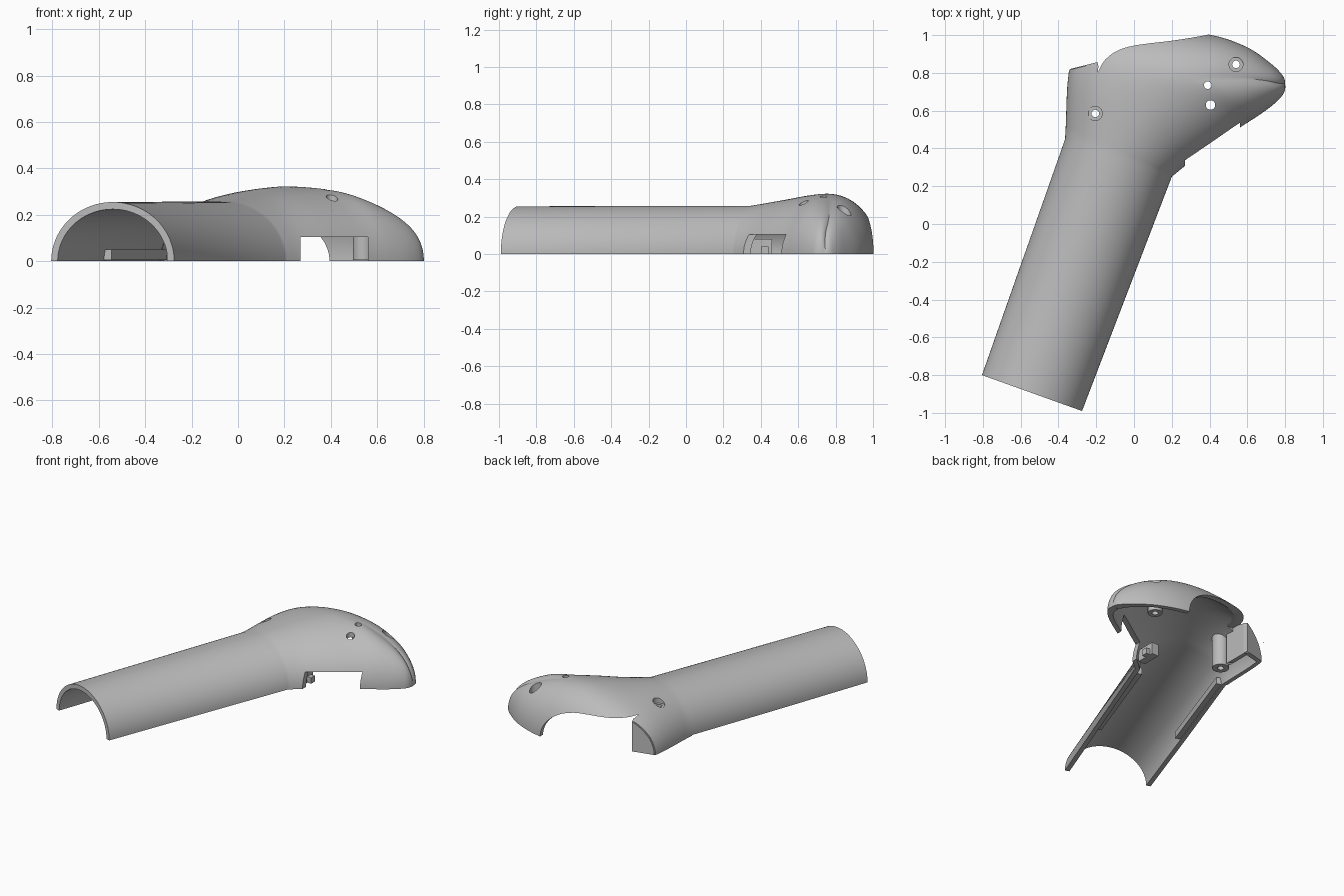
import bpy, bmesh, math
from mathutils import Vector

old = bpy.data.objects.get("Cube")
if old:
    bpy.data.objects.remove(old, do_unlink=True)

grey = bpy.data.materials.new("mid grey plastic")
grey.use_nodes = True
grey.diffuse_color = (0.5, 0.5, 0.5, 1)
grey.node_tree.nodes["Principled BSDF"].inputs["Base Color"].default_value = (0.5, 0.5, 0.5, 1)

# Each station: left rim, crest, right rim
STATIONS = [
    ((-.805, -.80), (-.54, -.895, .255), (-.275, -.99)),
    ((-.365, .45), (-.08, .35, .258), (.20, .25)),
    ((-.335, .85), (.02, .56, .292), (.28, .315)),
    ((-.20, 1.0), (.13, .69, .315), (.41, .405)),
    ((.12, 1.03), (.23, .76, .322), (.56, .51)),
    ((.41, 1.0), (.40, .77, .302), (.66, .575)),
    ((.60, .935), (.57, .77, .243), (.735, .63)),
    ((.73, .845), (.69, .76, .175), (.785, .68)),
    ((.788, .785), (.765, .745, .10), (.80, .715)),
    ((.80, .75), (.80, .745, .01), (.80, .74)),
]


def make(name, bm):
    bmesh.ops.recalc_face_normals(bm, faces=bm.faces)
    mesh = bpy.data.meshes.new(name)
    bm.to_mesh(mesh)
    bm.free()
    ob = bpy.data.objects.new(name, mesh)
    mesh.materials.append(grey)
    bpy.context.collection.objects.link(ob)
    return ob


def loft(name, inset, floor, start):
    """Solid lofted through the stations, optionally inset to make the cavity."""
    keys = []
    for l, c, r in STATIONS:
        l, c, r = Vector((*l, 0)), Vector(c), Vector((*r, 0))
        flat = Vector((c.x, c.y, 0))
        k = [p + (flat - p).normalized() * min(inset, (flat - p).length * .7) for p in (l, r)]
        c.z = max(c.z - inset, .004)
        pull = inset * max(0, c.x - .6) / .2
        keys.append([v - Vector((pull, 0, 0)) for v in (k[0], c, k[1])])
    axis = (keys[0][1] - keys[1][1]).normalized()
    axis.z = 0
    rows = [[p + axis * start for p in keys[0]]]
    for i in range(1, len(keys) - 1):
        for s in range(6):
            t, row = s / 6, []
            for j in range(3):
                a, b = keys[i][j], keys[i + 1][j]
                ma = (b - keys[i - 1][j]) * .5 if i > 1 else b - a
                mb = (keys[min(i + 2, len(keys) - 1)][j] - a) * .5
                row.append(a * (2*t**3 - 3*t*t + 1) + ma * (t**3 - 2*t*t + t)
                           + b * (3*t*t - 2*t**3) + mb * (t**3 - t*t))
            rows.append(row)
    rows.append(keys[-1])
    bm, rings, n = bmesh.new(), [], 48
    for l, c, r in rows:
        pts = []
        for k in range(n + 1):
            ang = math.pi * k / n
            side = r if ang < math.pi / 2 else l
            w = abs(math.cos(ang))
            pts.append(Vector((c.x + (side.x - c.x) * w, c.y + (side.y - c.y) * w,
                               c.z * math.sin(ang))))
        if floor < 0:
            pts = [pts[0] + Vector((0, 0, floor))] + pts + [pts[-1] + Vector((0, 0, floor))]
        rings.append([bm.verts.new(p) for p in pts])
    m = len(rings[0])
    for a, b in zip(rings, rings[1:]):
        for k in range(m):
            q = (k + 1) % m
            bm.faces.new((a[k], a[q], b[q], b[k]))
    bm.faces.new(rings[0])
    bm.faces.new(rings[-1])
    return make(name, bm)


def box(name, a, b, width, z0, z1):
    """Upright bar between two plan points."""
    a, b = Vector((*a, 0)), Vector((*b, 0))
    side = (b - a).normalized().cross(Vector((0, 0, 1))) * width / 2
    bm = bmesh.new()
    f = bm.faces.new([bm.verts.new(p + Vector((0, 0, z0)))
                      for p in (a - side, a + side, b + side, b - side)])
    up = bmesh.ops.extrude_face_region(bm, geom=[f])["geom"]
    bmesh.ops.translate(bm, verts=[v for v in up if isinstance(v, bmesh.types.BMVert)],
                        vec=(0, 0, z1 - z0))
    return make(name, bm)


def rod(name, x, y, r, z0, z1):
    bm = bmesh.new()
    bmesh.ops.create_cone(bm, cap_ends=True, segments=32, radius1=r, radius2=r, depth=z1 - z0)
    bmesh.ops.translate(bm, verts=bm.verts, vec=(x, y, (z0 + z1) / 2))
    return make(name, bm)


def combine(ob, other, op, keep=False):
    mod = ob.modifiers.new(op.lower(), 'BOOLEAN')
    mod.operation, mod.object, mod.solver = op, other, 'EXACT'
    bpy.context.view_layer.objects.active = ob
    bpy.ops.object.modifier_apply(modifier=mod.name)
    if not keep:
        bpy.data.objects.remove(other, do_unlink=True)


# Hollow half shell
shell = loft("handle_shell", 0, 0, 0)
envelope = loft("envelope", .006, 0, 0)
combine(shell, loft("cavity", .031, -.1, .1), 'DIFFERENCE')

# Arched rear opening
bm = bmesh.new()
arch = [(-.2, -.1), (-.2, .225), (.06, .218)]
arch += [(.09 + .305 * math.sin(a), .215 * math.cos(a)) for a in [i * math.pi / 24 for i in range(1, 13)]]
arch.append((.395, -.1))
face = bm.faces.new([bm.verts.new((x, .72, z)) for x, z in arch])
up = bmesh.ops.extrude_face_region(bm, geom=[face])["geom"]
bmesh.ops.translate(bm, verts=[v for v in up if isinstance(v, bmesh.types.BMVert)], vec=(0, .5, 0))
combine(shell, make("rear_arch", bm), 'DIFFERENCE')

# Flat rear end, front window and rim groove
combine(shell, box("rear_trim", (-.48, .885), (-.19, .9575), .2, -.1, .5), 'DIFFERENCE')
combine(shell, box("front_window", (.27, .42), (.56, .42), .5, -.1, .105), 'DIFFERENCE')
combine(shell, box("rim_groove", (-.79, -.70), (-.372, .46), .03, -.1, .012), 'DIFFERENCE')

# Inner walls, screw posts, rails and bracket
parts = [
    box("rear_end_wall", (-.36, .800), (-.19, .842), .03, 0, .4),
    box("rear_side_wall", (-.205, .66), (-.205, .85), .028, 0, .4),
    rod("handle_screw_post", -.205, .585, .052, .005, .4),
    rod("head_screw_post", .54, .845, .045, .005, .4),
    rod("button_post", .39, .735, .04, .17, .4),
]
for p in parts:
    combine(p, envelope, 'INTERSECT', keep=True)
bpy.data.objects.remove(envelope, do_unlink=True)
parts += [
    box("left_rail", (-.565, -.25), (-.325, .43), .04, .005, .05),
    box("right_rail", (-.115, -.48), (.135, .21), .04, .005, .05),
    box("bracket_base", (.215, .33), (.215, .46), .05, 0, .08),
    box("bracket_arm", (.245, .40), (.245, .44), .05, 0, .04),
]

# Counterbored screw holes and plain holes
for x, y, r, z in ((-.205, .585, .02, -.1), (.54, .845, .02, -.1),
                   (.39, .735, .02, -.1), (.405, .63, .025, -.1),
                   (-.205, .585, .037, .21), (.54, .845, .037, .185)):
    for ob in [shell] + parts[2:5]:
        combine(ob, rod("drill", x, y, r, z, .6), 'DIFFERENCE')

# Smooth shading with crisp edges
for ob in [shell] + parts:
    bpy.ops.object.select_all(action='DESELECT')
    ob.select_set(True)
    bpy.context.view_layer.objects.active = ob
    bpy.ops.object.shade_smooth_by_angle(angle=math.radians(30))
